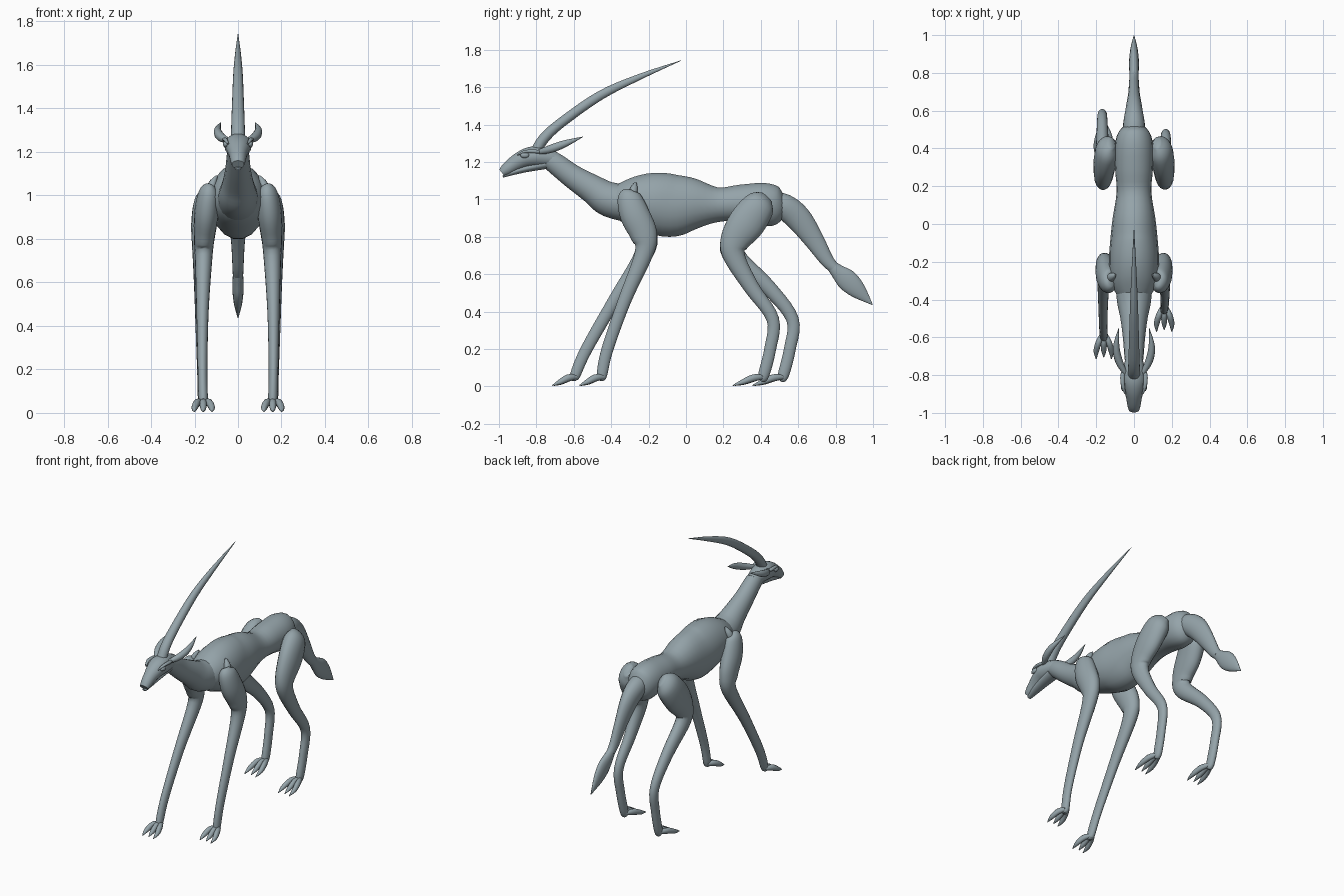
import bpy, bmesh, math
from mathutils import Vector

if "Cube" in bpy.data.objects:
    bpy.data.objects.remove(bpy.data.objects["Cube"], do_unlink=True)

hide = bpy.data.materials.new("blue_grey_hide")
hide.use_nodes = True
HIDE_COLOUR = (.30, .37, .40, 1)
hide.diffuse_color = HIDE_COLOUR
hide.node_tree.nodes["Principled BSDF"].inputs["Base Color"].default_value = HIDE_COLOUR


def smooth_rows(rows, steps):
    """Catmull-Rom interpolation of every column of the section rows."""
    out = []
    last = len(rows) - 1
    for i in range(last):
        a, b, c, d = rows[max(i - 1, 0)], rows[i], rows[i + 1], rows[min(i + 2, last)]
        for k in range(steps):
            t = k / steps
            out.append([q + t * ((r - p) + t * ((2*p - 5*q + 4*r - s) + t * (3*q - p - 3*r + s))) / 2
                        for p, q, r, s in zip(a, b, c, d)])
    out.append(list(rows[-1]))
    return out


def finish(name, bm):
    bmesh.ops.recalc_face_normals(bm, faces=bm.faces)
    mesh = bpy.data.meshes.new(name)
    bm.to_mesh(mesh)
    bm.free()
    mesh.materials.append(hide)
    obj = bpy.data.objects.new(name, mesh)
    bpy.context.collection.objects.link(obj)
    bpy.ops.object.select_all(action='DESELECT')
    obj.select_set(True)
    bpy.context.view_layer.objects.active = obj
    bpy.ops.object.shade_smooth_by_angle(angle=math.radians(50))
    return obj


def loft(name, rows, sides=18, steps=4):
    """Skin oval rings along a path; rows are x, y, z, side radius, depth radius."""
    rows = smooth_rows(rows, steps)
    centres = [Vector(r[:3]) for r in rows]
    bm = bmesh.new()
    rings = []
    for i, row in enumerate(rows):
        tangent = (centres[min(i + 1, len(rows) - 1)] - centres[max(i - 1, 0)]).normalized()
        across = Vector((1, 0, 0))
        across = (across - tangent * tangent.dot(across)).normalized()
        deep = tangent.cross(across)
        wide, high = max(row[3], .001), max(row[4], .001)
        ring = []
        for k in range(sides):
            angle = math.tau * k / sides
            offset = across * math.cos(angle) * wide + deep * math.sin(angle) * high
            ring.append(bm.verts.new(centres[i] + offset))
        rings.append(ring)
    for low, up in zip(rings, rings[1:]):
        for k in range(sides):
            n = (k + 1) % sides
            bm.faces.new((low[k], low[n], up[n], up[k]))
    bm.faces.new(rings[0])
    bm.faces.new(rings[-1])
    return finish(name, bm)


def central(name, rows, **options):
    """Loft on the middle plane; rows are y, z, side radius, depth radius."""
    return loft(name, [(0, *row) for row in rows], **options)


def mirrored(rows, side):
    return [(side * row[0], *row[1:]) for row in rows]


# Trunk, neck and tail
central("body", [
    (-.42, 1.0, .03, .03), (-.39, 1.0, .08, .075), (-.31, .99, .12, .125),
    (-.19, .983, .132, .162), (-.08, .968, .125, .171), (.03, .975, .113, .145),
    (.17, .972, .092, .094), (.29, .98, .1, .1), (.41, .975, .102, .115),
    (.48, .96, .085, .105), (.52, .955, .05, .06), (.535, .955, .01, .01)])
central("neck", [
    (-.27, .97, .10, .10), (-.41, 1.0, .09, .095), (-.5, 1.055, .072, .078),
    (-.61, 1.125, .058, .064), (-.71, 1.2, .05, .056), (-.78, 1.235, .04, .04)])
central("tail", [
    (.44, .99, .05, .05), (.52, .965, .058, .068), (.6, .9, .046, .07),
    (.68, .79, .032, .055), (.75, .68, .026, .038), (.79, .635, .024, .03)])
central("tail_tuft", [
    (.775, .65, .022, .028), (.81, .615, .025, .04), (.86, .57, .026, .057),
    (.92, .512, .02, .045), (.997, .437, .002, .002)])

# Head and horn
central("head", [
    (-.69, 1.21, .04, .04), (-.76, 1.225, .056, .053), (-.82, 1.228, .063, .056),
    (-.87, 1.215, .055, .05), (-.92, 1.188, .042, .042), (-.96, 1.16, .035, .034),
    (-.984, 1.142, .028, .023)])
central("lower_jaw", [
    (-.75, 1.19, .045, .028), (-.85, 1.167, .036, .021),
    (-.92, 1.147, .028, .016), (-.98, 1.122, .014, .006)])
central("horn", [
    (-.8, 1.26, .032, .03), (-.76, 1.325, .031, .029), (-.67, 1.408, .028, .027),
    (-.46, 1.555, .022, .025), (-.246, 1.656, .013, .016), (-.025, 1.743, .001, .001)])

# Limb sections for the left side, from hip or shoulder down to the ankle
FRONT_LEG = [
    (.12, -.305, 1.045, .02, .025), (.133, -.305, 1.015, .046, .062),
    (.145, -.275, .92, .056, .08), (.155, -.225, .81, .048, .073),
    (.158, -.225, .71, .04, .05), (.163, -.326, .465, .028, .036),
    (.163, -.42, .2, .022, .032), (.16, -.45, .06, .021, .028), (.16, -.455, .03, .012, .012)]
HIND_LEG = [
    (.12, .43, 1.01, .02, .04), (.138, .395, .97, .06, .085),
    (.155, .325, .875, .06, .1), (.162, .26, .775, .05, .079),
    (.165, .26, .69, .042, .058), (.167, .35, .53, .033, .042),
    (.168, .464, .36, .026, .034), (.165, .45, .2, .023, .032),
    (.162, .415, .06, .022, .03), (.16, .4, .03, .012, .012)]


def build_leg(name, rows, side, swing, span, toe_length):
    """Loft one leg, swinging the part below the knee, then add three toes."""
    posed = []
    for x, y, z, wide, deep in rows:
        share = min(max((.7 - z) / span, 0), 1)
        posed.append((side * x, y + swing * share, z, wide, deep))
    loft(name, posed, steps=5)
    x, y = posed[-1][:2]
    for label, spread in (("inner", -1), ("middle", 0), ("outer", 1)):
        lean = side * spread * .04
        reach = toe_length * (1 if spread else .92)
        loft(f"{name}_{label}_toe", [
            (x + lean * .2, y + .015, .05, .012, .012),
            (x + lean * .7, y - reach * .25, .046, .016, .019),
            (x + lean, y - reach * .65, .023, .014, .014),
            (x + lean, y - reach, .005, .002, .002)], sides=12)


for word, side in (("left", 1), ("right", -1)):
    stride = 1 if side < 0 else 0
    build_leg(f"{word}_front_leg", FRONT_LEG, side, -.145 * stride, .65, .115)
    build_leg(f"{word}_hind_leg", HIND_LEG, side, .105 * stride, .2, .15)
    # Shoulder blade ridge against the ribs
    loft(f"{word}_shoulder_blade", mirrored([
        (.14, -.3, .98, .02, .025), (.118, -.28, 1.05, .02, .022),
        (.098, -.27, 1.09, .004, .006)], side), sides=12)
    # Leaf shaped ear
    loft(f"{word}_ear", mirrored([
        (.04, -.8, 1.25, .01, .01), (.078, -.73, 1.268, .02, .021),
        (.094, -.65, 1.297, .017, .019), (.08, -.55, 1.335, .001, .001)], side), sides=12)
    # Eye and brow
    bm = bmesh.new()
    bmesh.ops.create_uvsphere(bm, u_segments=16, v_segments=10, radius=.022)
    bmesh.ops.scale(bm, vec=(.6, 1.1, .7), verts=bm.verts)
    bmesh.ops.translate(bm, vec=(side * .056, -.862, 1.236), verts=bm.verts)
    finish(f"{word}_eye", bm)
    loft(f"{word}_brow", mirrored([
        (.045, -.9, 1.238, .004, .004), (.058, -.86, 1.256, .01, .008),
        (.06, -.8, 1.256, .012, .01), (.05, -.76, 1.25, .004, .004)], side), sides=10)
